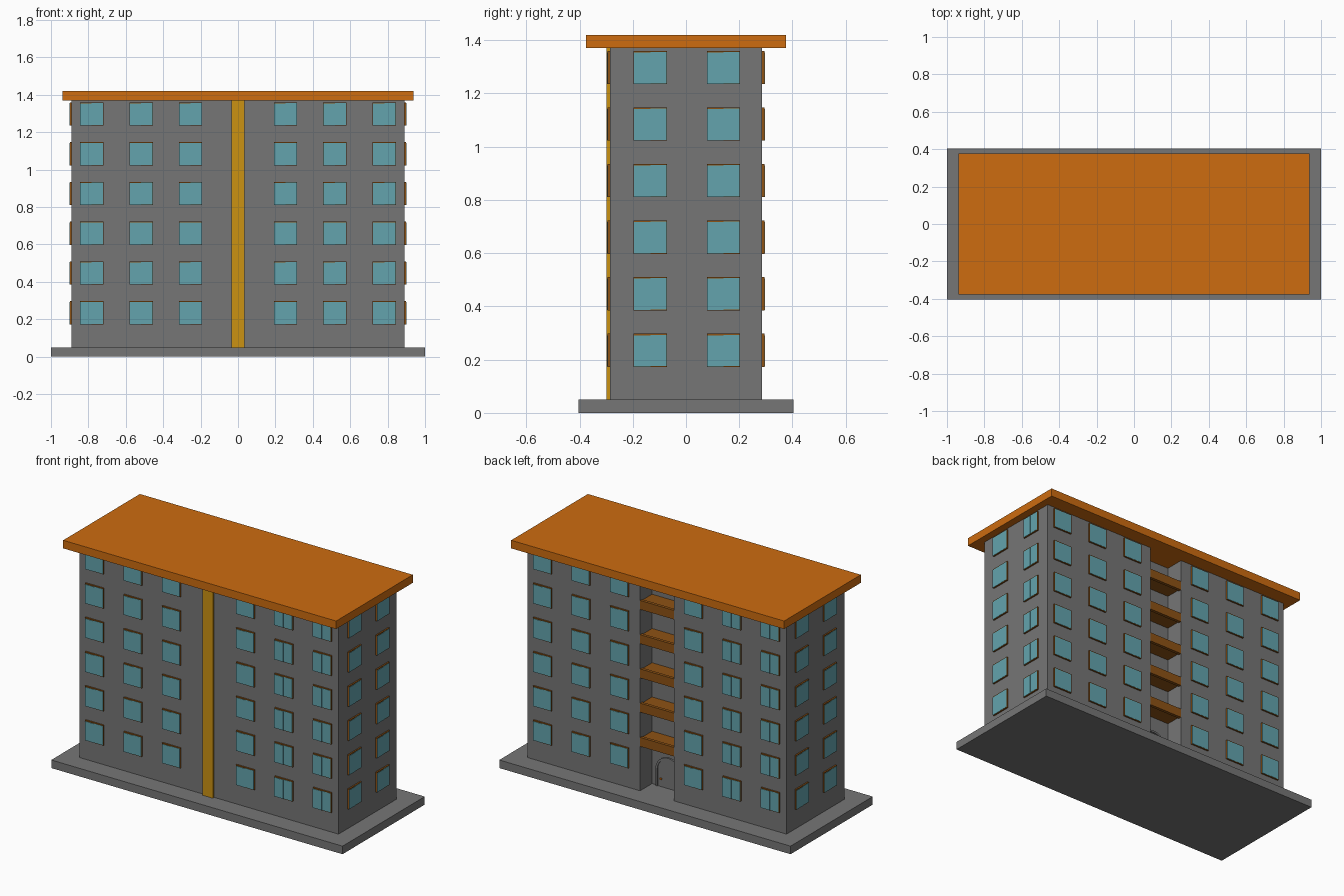
import bpy, bmesh, math
from mathutils import Matrix, Vector

if "Cube" in bpy.data.objects:
    bpy.data.objects.remove(bpy.data.objects["Cube"])


def material(name, rgb):
    m = bpy.data.materials.new(name)
    m.diffuse_color = (*rgb, 1)
    m.use_nodes = True
    m.node_tree.nodes["Principled BSDF"].inputs["Base Color"].default_value = m.diffuse_color
    return m


GREY = material("concrete grey", (0.18, 0.18, 0.18))
ORANGE = material("roof orange", (0.61, 0.15, 0.005))
YELLOW = material("strip yellow", (0.60, 0.29, 0.006))
BROWN = material("trim brown", (0.27, 0.085, 0.007))
GLASS = material("window teal", (0.125, 0.37, 0.42))


def finish(bm, name, mats):
    bmesh.ops.recalc_face_normals(bm, faces=bm.faces[:])
    me = bpy.data.meshes.new(name)
    bm.to_mesh(me)
    bm.free()
    for m in mats:
        me.materials.append(m)
    ob = bpy.data.objects.new(name, me)
    bpy.context.collection.objects.link(ob)
    return ob


def add_box(bm, lo, hi, mat=0, matrix=Matrix()):
    lo, hi = Vector(lo), Vector(hi)
    m = matrix @ Matrix.Translation((lo + hi) / 2) @ Matrix.Diagonal((*(hi - lo), 1))
    verts = bmesh.ops.create_cube(bm, size=1, matrix=m)["verts"]
    for f in {f for v in verts for f in v.link_faces}:
        f.material_index = mat


def box(name, lo, hi, mat):
    bm = bmesh.new()
    add_box(bm, lo, hi)
    return finish(bm, name, [mat])


def prism(name, points, direction, mat):
    bm = bmesh.new()
    face = bm.faces.new([bm.verts.new(p) for p in points])
    ext = bmesh.ops.extrude_face_region(bm, geom=[face])
    moved = [g for g in ext["geom"] if isinstance(g, bmesh.types.BMVert)]
    bmesh.ops.translate(bm, verts=moved, vec=direction)
    return finish(bm, name, [mat])


W, D = 0.89, 0.285            # half width and half depth of the walls
NX, NY = 0.116, 0.167         # half width and rear plane of the back recess
Z0, Z1 = 0.05, 1.37
PITCH = 0.2125

# Plinth, roof slab and front strip
box("plinth", (-1, -0.403, 0), (1, 0.403, Z0), GREY)
box("roof_slab", (-0.937, -0.376, Z1), (0.937, 0.376, 1.42), ORANGE)
box("front_strip", (-0.036, -0.299, Z0), (0.036, -D, Z1), YELLOW)

# Walls with the balcony recess at the back
outline = [(-W, -D), (W, -D), (W, D), (NX, D), (NX, NY), (-NX, NY), (-NX, D), (-W, D)]
prism("walls", [(x, y, Z0) for x, y in outline], (0, 0, Z1 - Z0), GREY)


# Windows: brown frame box with two teal sashes, in local space facing -y
def add_window(bm, m):
    h = 0.0625
    add_box(bm, (-h, -0.009, -h), (h, 0.004, h), 0, m)
    add_box(bm, (-h + 0.001, -0.0115, -h + 0.001), (0, -0.008, h - 0.006), 1, m)
    add_box(bm, (0, -0.0105, -h + 0.003), (h - 0.002, -0.008, h - 0.004), 1, m)


def window_wall(name, angle, dist, columns):
    bm = bmesh.new()
    turn = Matrix.Rotation(angle, 4, "Z")
    for row in range(6):
        for c in columns:
            add_window(bm, turn @ Matrix.Translation((c, -dist, 0.235 + row * PITCH)))
    finish(bm, name, [BROWN, GLASS])


wide = [s * c for s in (-1, 1) for c in (0.254, 0.518, 0.782)]
window_wall("front_windows", 0, D, wide)
window_wall("back_windows", math.pi, D, wide)
window_wall("right_windows", math.pi / 2, W, (-0.134, 0.141))
window_wall("left_windows", -math.pi / 2, W, (-0.141, 0.134))

# Balconies: slab with a slightly deeper front lip
for i in range(5):
    z = 0.325 + i * PITCH
    bm = bmesh.new()
    add_box(bm, (-NX, NY, z + 0.008), (NX, D - 0.02, z + 0.05))
    add_box(bm, (-NX, D - 0.02, z), (NX, D - 0.001, z + 0.056))
    finish(bm, f"balcony_{i + 1}", [BROWN])


# Arched entrance: door leaf, raised surround and handle
def arch(r, spring, y):
    pts = [(r * math.cos(a), y, spring + r * math.sin(a))
           for a in (math.pi * k / 16 for k in range(17))]
    return [(r, y, Z0)] + pts + [(-r, y, Z0)]


prism("door_leaf", arch(0.074, 0.155, NY), (0, 0.004, 0), GREY)
ring = arch(0.086, 0.155, NY) + arch(0.074, 0.155, NY)[::-1]
prism("door_surround", ring, (0, 0.01, 0), GREY)
bm = bmesh.new()
bmesh.ops.create_uvsphere(bm, u_segments=10, v_segments=6, radius=0.007,
                          matrix=Matrix.Translation((0.05, NY + 0.009, 0.1)))
finish(bm, "door_handle", [ORANGE])
